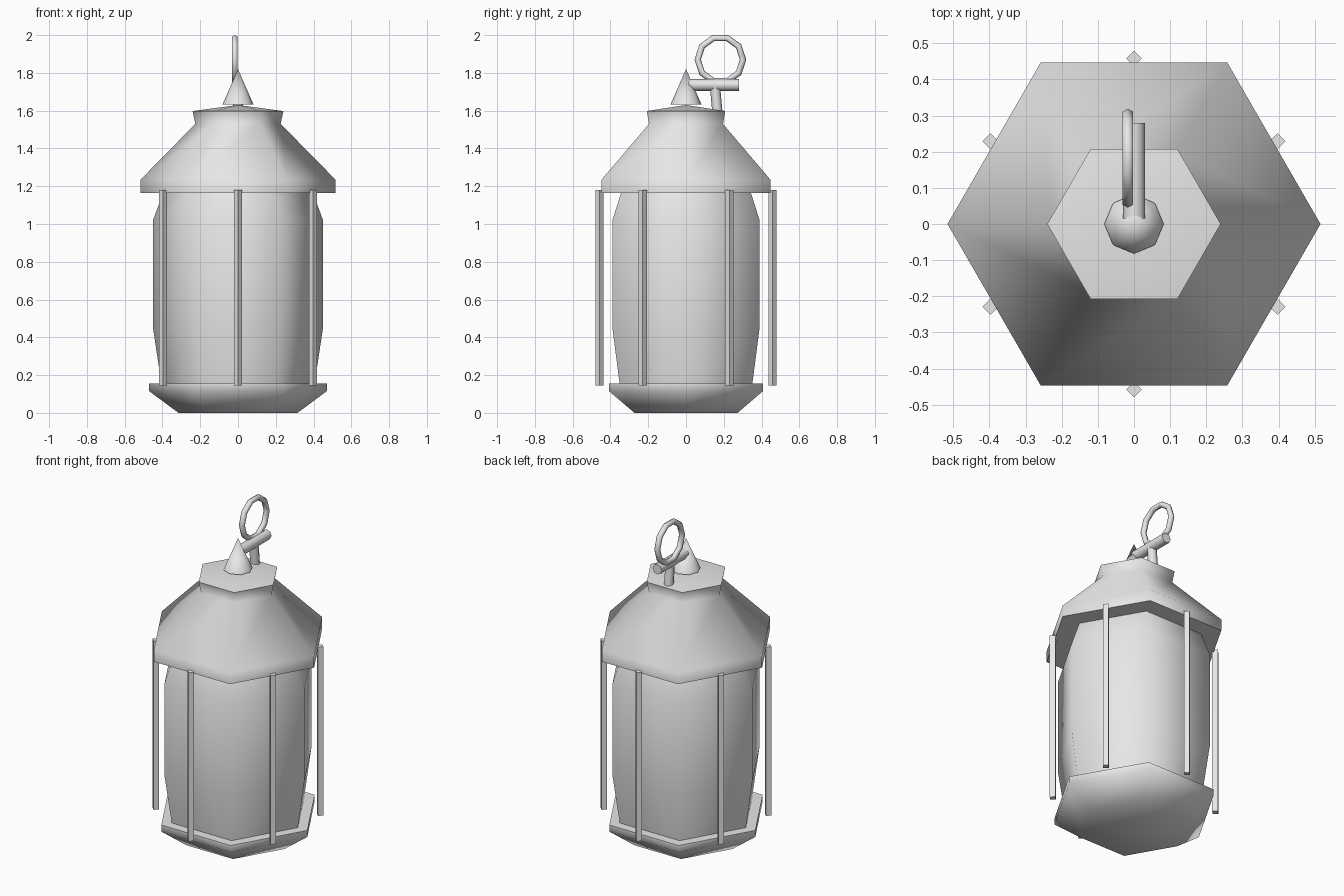
import bpy
import bmesh
from math import cos, sin, pi, radians
from mathutils import Vector

cube = bpy.data.objects.get("Cube")
if cube:
    bpy.data.objects.remove(cube, do_unlink=True)

GREY = (0.8, 0.8, 0.8, 1.0)
metal = bpy.data.materials.new("light_grey")
metal.use_nodes = True
metal.diffuse_color = GREY
metal.node_tree.nodes["Principled BSDF"].inputs["Base Color"].default_value = GREY


def finish(obj, name, angle=65):
    """Name, colour and shade a part, keeping only steep edges sharp."""
    obj.name = obj.data.name = name
    obj.data.materials.clear()
    obj.data.materials.append(metal)
    bpy.ops.object.select_all(action="DESELECT")
    obj.select_set(True)
    bpy.context.view_layer.objects.active = obj
    bpy.ops.object.shade_smooth_by_angle(angle=radians(angle))
    return obj


def turned(name, profile, sides=6):
    """Stack polygon rings from (radius, z) pairs; radius 0 makes a point."""
    bm = bmesh.new()
    rings = []
    for r, z in profile:
        count = sides if r else 1
        rings.append([bm.verts.new((r * cos(2 * pi * i / sides),
                                    r * sin(2 * pi * i / sides), z))
                      for i in range(count)])
    for low, high in zip(rings, rings[1:]):
        for i in range(sides):
            j = (i + 1) % sides
            if len(high) == 1:
                bm.faces.new((low[i], low[j], high[0]))
            else:
                bm.faces.new((low[i], low[j], high[j], high[i]))
    for ring in (rings[0], rings[-1]):
        if len(ring) > 1:
            bm.faces.new(ring)
    bmesh.ops.recalc_face_normals(bm, faces=bm.faces)
    mesh = bpy.data.meshes.new(name)
    bm.to_mesh(mesh)
    bm.free()
    obj = bpy.data.objects.new(name, mesh)
    bpy.context.collection.objects.link(obj)
    return finish(obj, name)


def rod(name, start, end, radius, sides):
    """Straight bar between two points."""
    a, b = Vector(start), Vector(end)
    bpy.ops.mesh.primitive_cylinder_add(vertices=sides, radius=radius,
                                        depth=(b - a).length, location=(a + b) / 2)
    obj = bpy.context.object
    obj.rotation_euler = (b - a).to_track_quat("Z", "Y").to_euler()
    return finish(obj, name)


# Hexagonal lantern: base tray, glass body, flared roof with collar
turned("base", [(0.315, 0), (0.47, 0.115), (0.47, 0.155)])
turned("glass_body", [(0.405, 0.15), (0.45, 0.45), (0.45, 1.02), (0.395, 1.17)])
turned("roof", [(0.516, 1.165), (0.516, 1.235), (0.226, 1.53),
                (0.24, 1.598), (0, 1.63)])

# Slim square guard bars around the body
for k in range(6):
    a = radians(30 + 60 * k)
    x, y = 0.458 * cos(a), 0.458 * sin(a)
    rod(f"guard_bar_{k + 1}", (x, y, 0.145), (x, y, 1.18), 0.022, 4)

# Pointed finial
turned("finial", [(0.082, 1.633), (0, 1.82)], 8)

# Hanger: post, crossbar and ring
rod("hanger_post", (0, 0.168, 1.57), (0, 0.153, 1.735), 0.027, 8)
rod("hanger_crossbar", (0, 0.015, 1.736), (0, 0.28, 1.736), 0.031, 8)
bpy.ops.mesh.primitive_torus_add(major_segments=10, minor_segments=6,
                                 major_radius=0.12, minor_radius=0.017,
                                 location=(-0.017, 0.182, 1.87),
                                 rotation=(pi / 2, 0, pi / 2))
finish(bpy.context.object, "hanger_ring")
